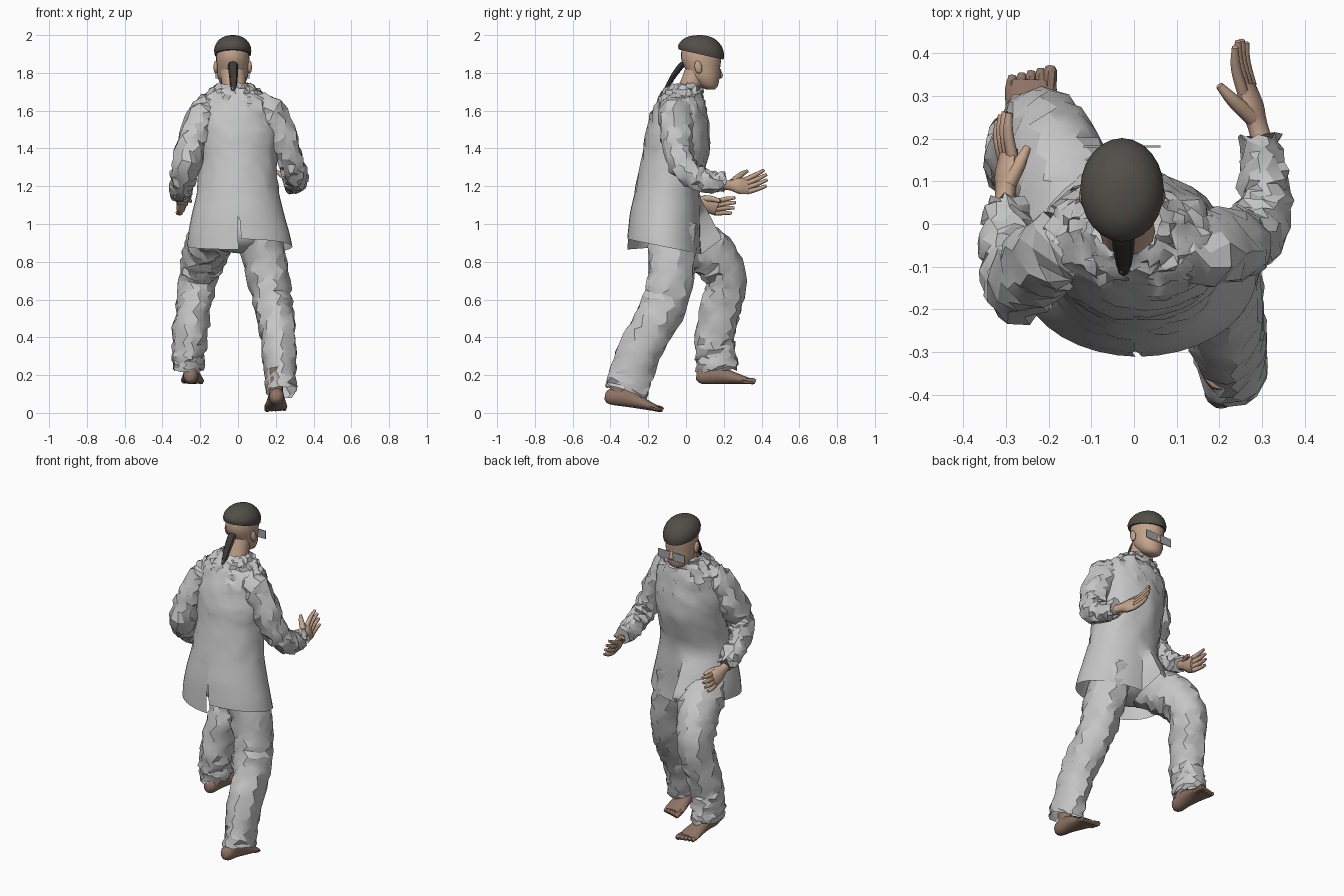
import bpy, bmesh, math, random
from mathutils import Vector, Matrix

if "Cube" in bpy.data.objects:
    bpy.data.objects.remove(bpy.data.objects["Cube"])
random.seed(7)


def material(name, rgb):
    m = bpy.data.materials.new(name)
    m.use_nodes = True
    c = (*rgb, 1)
    m.diffuse_color = c
    m.node_tree.nodes["Principled BSDF"].inputs["Base Color"].default_value = c
    return m


CLOTH = material("grey cloth", (0.56, 0.56, 0.56))
SKIN = material("skin", (0.55, 0.37, 0.265))
FOOT = material("foot skin", (0.27, 0.175, 0.13))
HAIR = material("dark hair", (0.085, 0.078, 0.066))
TAIL = material("ponytail hair", (0.045, 0.042, 0.04))
LENS = material("lens grey", (0.36, 0.37, 0.38))


def finish(name, bm, mat, angle=35):
    bmesh.ops.remove_doubles(bm, verts=bm.verts, dist=0.0003)
    bmesh.ops.recalc_face_normals(bm, faces=bm.faces)
    me = bpy.data.meshes.new(name)
    bm.to_mesh(me)
    bm.free()
    me.materials.append(mat)
    ob = bpy.data.objects.new(name, me)
    bpy.context.collection.objects.link(ob)
    bpy.ops.object.select_all(action='DESELECT')
    ob.select_set(True)
    bpy.context.view_layer.objects.active = ob
    bpy.ops.object.shade_smooth_by_angle(angle=math.radians(angle))


def smooth_path(pts, k):
    """Catmull-Rom through rows of numbers, k steps per span."""
    pts = [Vector(p) for p in pts]
    out = []
    for i in range(len(pts) - 1):
        a, b, c, d = (pts[max(i - 1, 0)], pts[i], pts[i + 1], pts[min(i + 2, len(pts) - 1)])
        for j in range(k):
            t = j / k
            out.append(0.5 * (2 * b + (c - a) * t + (2 * a - 5 * b + 4 * c - d) * t * t
                              + (3 * b - a - 3 * c + d) * t ** 3))
    return out + [pts[-1]]


def skin_rings(bm, rings, caps):
    vs = [[bm.verts.new(p) for p in r] for r in rings]
    n = len(vs[0])
    for a, b in zip(vs, vs[1:]):
        for i in range(n):
            j = (i + 1) % n
            bm.faces.new((a[i], a[j], b[j], b[i]))
    if caps:
        bm.faces.new(vs[0])
        bm.faces.new(vs[-1])


def tube(bm, pts, n=10, k=3, jitter=0.0, ref=(1, 0, 0), caps=True):
    """pts rows: x, y, z, radius along ref, radius across it."""
    path = smooth_path(pts, k)
    rings = []
    for i, p in enumerate(path):
        T = path[min(i + 1, len(path) - 1)] - path[max(i - 1, 0)]
        T = Vector(T[:3]).normalized()
        U = Vector(ref)
        U = (U - T * U.dot(T)).normalized()
        V = T.cross(U)
        ring = []
        for s in range(n):
            a = 2 * math.pi * (s + 0.5 * (i % 2) * (jitter > 0)) / n
            q = Vector(p[:3]) + U * p[3] * math.cos(a) + V * p[4] * math.sin(a)
            ring.append(q + Vector([random.uniform(-jitter, jitter) for _ in range(3)]))
        rings.append(ring)
    skin_rings(bm, rings, caps)


def make_tube(name, pts, mat, angle=35, **kw):
    bm = bmesh.new()
    tube(bm, pts, **kw)
    finish(name, bm, mat, angle)


def stack(name, rows, mat, n=24, k=3):
    """Horizontal ellipses, rows: x, y, z, rx, ry, drop of the front edge."""
    rings = []
    for x, y, z, rx, ry, drop in smooth_path(rows, k):
        rings.append([(x + rx * math.cos(2 * math.pi * s / n), y + ry * math.sin(2 * math.pi * s / n),
                       z - drop * math.sin(2 * math.pi * s / n)) for s in range(n)])
    bm = bmesh.new()
    skin_rings(bm, rings, True)
    finish(name, bm, mat, 50)


def ball(name, loc, size, mat, rot=0):
    bm = bmesh.new()
    M = Matrix.Translation(loc) @ Matrix.Rotation(rot, 4, 'X') @ Matrix.Diagonal((*size, 1))
    bmesh.ops.create_uvsphere(bm, u_segments=14, v_segments=9, radius=1, matrix=M)
    finish(name, bm, mat, 60)


# Head, neck, face features
HX = -0.028
stack("head", [(HX, .13, 1.712, .024, .022, 0), (HX, .12, 1.728, .054, .047, 0), (HX, .1, 1.77, .077, .077, 0),
               (HX, .088, 1.82, .084, .092, 0), (HX, .08, 1.88, .088, .107, 0), (HX, .08, 1.94, .08, .1, 0)], SKIN)
make_tube("neck", [(-.015, -.02, 1.64, .065, .06), (-.02, .02, 1.72, .063, .06), (HX, .055, 1.81, .068, .062)],
          SKIN, n=14, angle=60)
make_tube("nose", [(HX, .168, 1.835, .009, .006), (HX, .18, 1.8, .012, .01), (HX, .183, 1.783, .015, .012),
                   (HX, .172, 1.775, .01, .006)], SKIN, n=8, angle=60)
ball("lips", (HX, .163, 1.753), (.024, .01, .008), FOOT)
for side, s in (("left", -1), ("right", 1)):
    ball(side + "_ear", (HX + s * .09, .065, 1.83), (.012, .02, .034), SKIN, .2)
    bm = bmesh.new()
    bmesh.ops.create_cube(bm, size=1, matrix=Matrix.Translation((HX + s * .05, .182, 1.795))
                          @ Matrix.Diagonal((.08, .004, .05, 1)))
    finish(side + "_lens", bm, LENS)

# Hair cap and ponytail
stack("hair_cap", [(HX, .08, 1.897, .096, .119, .027), (HX, .08, 1.925, .098, .121, .021),
                   (HX, .08, 1.957, .087, .106, .012), (HX, .078, 1.983, .063, .077, .005),
                   (HX, .075, 1.996, .034, .042, .001), (HX, .075, 2.0, .006, .008, 0)], HAIR)
make_tube("ponytail", [(HX, -.005, 1.855, .02, .012), (-.026, -.028, 1.835, .027, .016),
                       (-.024, -.075, 1.77, .022, .014), (-.024, -.117, 1.69, .013, .01)], TAIL, n=8)

# Tunic: closed above, split at the back below the waist, one front panel lifted by the thigh
N = 36
rows = [(-.02, .005, 1.745, .08, .075), (-.015, -.015, 1.71, .13, .1), (-.01, -.03, 1.645, .195, .125),
        (-.005, -.045, 1.5, .218, .165), (0, -.055, 1.37, .208, .175), (0, -.095, 1.2, .212, .17),
        (0, -.11, 1.05, .245, .185), (.005, -.115, .95, .268, .19), (.01, -.115, .88, .278, .196)]
bm = bmesh.new()
grid = []
for x, y, z, rx, ry in smooth_path(rows, 4):
    ring = []
    low = max(0, min(1, (1.15 - z) / .25))
    for s in range(N + 1):
        a = -math.pi / 2 + 2 * math.pi * s / N
        px, py, pz = x + rx * math.cos(a), y + ry * math.sin(a), z
        if s in (0, N):
            px += (.008 if s == 0 else -.006) * (z < 1.02)
        front = max(0, math.sin(a))
        pz -= .04 * low * math.sin(a)
        if s > N / 2:
            pz -= .055 * low * max(0, -math.sin(a))
        if math.cos(a) < -.05 and front > 0:
            py += .11 * low * front ** .6
            pz += .08 * low * front
        if z > 1.2 and s not in (0, N):
            j = .012 if 1.5 < z < 1.73 else .006
            px, py, pz = (c + random.uniform(-j, j) for c in (px, py, pz))
        ring.append(bm.verts.new((px, py, pz)))
    grid.append(ring)
for a, b in zip(grid, grid[1:]):
    for i in range(N):
        bm.faces.new((a[i], a[i + 1], b[i + 1], b[i]))
finish("tunic", bm, CLOTH, 32)

# Sleeves
make_tube("left_sleeve", [(-.1, -.05, 1.61, .07, .08), (-.18, -.065, 1.59, .08, .09),
                          (-.235, -.105, 1.46, .08, .09), (-.272, -.15, 1.33, .075, .08),
                          (-.295, -.1, 1.235, .062, .07), (-.3, -.02, 1.18, .058, .062), (-.302, .045, 1.14, .045, .05)],
          CLOTH, n=13, k=4, jitter=.011, ref=(.8, .5, .3), angle=24)
make_tube("right_sleeve", [(.09, -.05, 1.61, .07, .08), (.165, -.055, 1.59, .08, .09),
                           (.23, -.05, 1.46, .08, .085), (.28, -.03, 1.335, .072, .076),
                           (.305, .03, 1.255, .062, .07), (.303, .12, 1.225, .058, .058), (.295, .205, 1.22, .045, .05)],
          CLOTH, n=13, k=4, jitter=.011, ref=(.8, .5, .3), angle=24)


def hand(name, wrist, knuckle, tip, thumb, side):
    """Flattened palm, four fingers spread along side, and a thumb."""
    W, K, P, H, S = map(Vector, (wrist, knuckle, tip, thumb, side))
    S.normalize()
    bm = bmesh.new()
    arm = W - (K - W).normalized() * .07
    tube(bm, [(*arm, .028, .026), (*W, .028, .023), (*W.lerp(K, .5), .046, .026), (*K, .045, .018)], ref=S)
    for i, short in enumerate((.16, .04, 0, .06)):
        o = (i - 1.5) * .022
        end = P + S * o * 1.3 - (P - K) * short
        b = K + S * o - (K - W) * .1
        m = b.lerp(end, .55) - (P - K).cross(S) * .06
        tube(bm, [(*b, .014, .014), (*m, .0125, .0125), (*end, .008, .008)], n=7, ref=S)
    b = W.lerp(K, .25) + S * .02
    tube(bm, [(*b, .02, .018), (*(b.lerp(H, .55) + S * .006), .016, .016), (*H, .009, .009)], n=8, ref=(K - W))
    finish(name, bm, SKIN, 60)


hand("left_hand", (-.302, .07, 1.125), (-.295, .165, 1.085), (-.307, .262, 1.1), (-.25, .18, 1.12), (.3, .1, .9))
hand("right_hand", (.29, .23, 1.205), (.262, .325, 1.2), (.248, .432, 1.25), (.2, .325, 1.28), (-.28, -.25, .92))

# Trousers
ball("trouser_seat", (0, -.08, .95), (.2, .14, .105), CLOTH)
make_tube("left_trouser_leg", [(-.11, -.05, .98, .12, .13), (-.15, .06, .9, .125, .125), (-.19, .16, .81, .115, .125),
                               (-.215, .215, .7, .1, .11), (-.235, .185, .56, .092, .105),
                               (-.255, .155, .4, .092, .105), (-.262, .16, .3, .085, .11),
                               (-.265, .165, .225, .08, .11)],
          CLOTH, n=15, k=4, jitter=.01, angle=26, caps=False)
make_tube("right_trouser_leg", [(.1, -.07, 1.0, .12, .13), (.14, -.075, .82, .115, .125), (.175, -.095, .64, .105, .12),
                                (.2, -.15, .5, .098, .12), (.215, -.235, .36, .09, .115),
                                (.225, -.285, .22, .085, .115), (.23, -.318, .11, .08, .12)],
          CLOTH, n=15, k=4, jitter=.009, angle=26, caps=False)


# Bare feet, modelled flat from heel to toes and then placed
def foot(name, loc, pitch, yaw, inner):
    bm = bmesh.new()
    tube(bm, [(0, .0, .045, .015, .02), (0, .025, .045, .038, .042), (0, .1, .052, .042, .05),
              (0, .18, .038, .052, .036), (0, .25, .024, .061, .022), (0, .282, .019, .057, .016)], n=14)
    tube(bm, [(0, .07, .05, .037, .045), (0, .06, .12, .035, .04), (0, .06, .2, .04, .042)], n=12)
    for i in range(5):
        x = inner * (.043 - .022 * i)
        r = .017 if i == 0 else .0135
        end = .315 - .006 * i
        tube(bm, [(x * .95, .25, .02, r, r), (x, end - .015, .018, r, r), (x, end, .014, r * .7, r * .7)], n=7)
    bm.transform(Matrix.Translation(loc) @ Matrix.Rotation(yaw, 4, 'Z') @ Matrix.Rotation(pitch, 4, 'X'))
    finish(name, bm, FOOT, 50)


foot("left_foot", (-.252, .055, .15), 0, -.04, 1)
foot("right_foot", (.205, -.435, .046), -.145, .02, -1)
